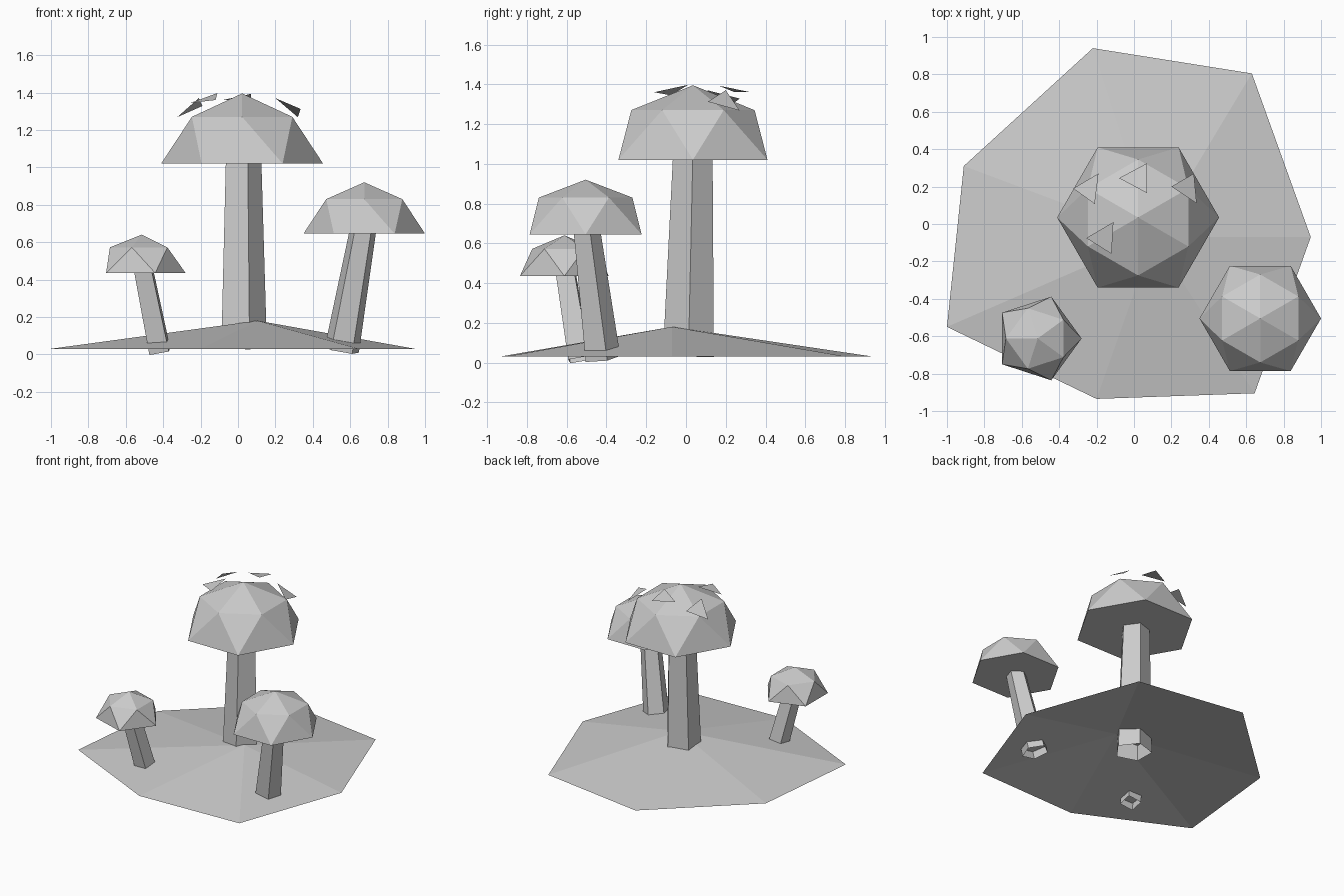
import bpy
from math import sin, cos, radians, tau
from mathutils import Vector

if "Cube" in bpy.data.objects:
    bpy.data.objects.remove(bpy.data.objects["Cube"])


def mesh_object(name, verts, faces):
    me = bpy.data.meshes.new(name)
    me.from_pydata([tuple(v) for v in verts], [], faces)
    me.update()
    ob = bpy.data.objects.new(name, me)
    bpy.context.collection.objects.link(ob)
    return ob


def ring(n, r, deg=0.0):
    a0 = radians(deg)
    return [Vector((r * cos(a0 + tau * i / n), r * sin(a0 + tau * i / n), 0))
            for i in range(n)]


def stem(name, n, base, top, r_base, r_top, deg):
    """Open tapered tube leaning from base to top."""
    base, top = Vector(base), Vector(top)
    q = Vector((0, 0, 1)).rotation_difference(top - base)
    verts = [base + q @ v for v in ring(n, r_base, deg)]
    verts += [top + q @ v for v in ring(n, r_top, deg)]
    faces = [(i, (i + 1) % n, n + (i + 1) % n, n + i) for i in range(n)]
    return mesh_object(name, verts, faces)


def cap(name, n, x, y, rim, shoulder, z_top):
    """Faceted dome: rim ring, half-step shoulder ring, apex, flat underside."""
    verts = [v + Vector((x, y, rim[1])) for v in ring(n, rim[0])]
    verts += [v + Vector((x, y, shoulder[1])) for v in ring(n, shoulder[0], 180 / n)]
    verts.append(Vector((x, y, z_top)))
    faces = [tuple(reversed(range(n)))]
    for i in range(n):
        j = (i + 1) % n
        faces += [(i, j, n + i), (j, n + j, n + i), (n + i, n + j, 2 * n)]
    return mesh_object(name, verts, faces)


# Ground mound: open seven-sided fan
rim = [(-0.22, 0.94), (-0.91, 0.31), (-1.0, -0.55), (-0.2, -0.935),
       (0.645, -0.905), (0.945, -0.07), (0.63, 0.805)]
mesh_object("ground_mound",
            [(x, y, 0.03) for x, y in rim] + [(0.105, -0.07, 0.18)],
            [(i, (i + 1) % 7, 7) for i in range(7)])

# Stems
stem("large_stem", 5, (0.02, 0.012, 0.03), (0.02, 0.034, 1.03), 0.135, 0.105, 0)
stem("medium_stem", 5, (0.555, -0.427, 0.022), (0.668, -0.505, 0.66), 0.097, 0.074, 90)
stem("small_stem", 4, (-0.418, -0.535, 0.015), (-0.505, -0.605, 0.45), 0.075, 0.066, 40)

# Caps
cap("large_cap", 6, 0.022, 0.035, (0.433, 1.02), (0.31, 1.27), 1.395)
cap("medium_cap", 6, 0.675, -0.505, (0.325, 0.645), (0.235, 0.83), 0.92)
cap("small_cap", 5, -0.515, -0.612, (0.235, 0.435), (0.17, 0.572), 0.64)

# Loose triangular spots hovering over the large cap
spots = [
    [(-0.325, 0.19, 1.268), (-0.21, 0.107, 1.37), (-0.19, 0.27, 1.328)],
    [(-0.08, 0.245, 1.36), (0.07, 0.165, 1.393), (0.07, 0.325, 1.36)],
    [(0.2, 0.2, 1.37), (0.335, 0.11, 1.312), (0.32, 0.27, 1.268)],
    [(-0.255, -0.075, 1.344), (-0.12, -0.16, 1.36), (-0.11, 0.01, 1.397)],
]
for k, tri in enumerate(spots, 1):
    mesh_object(f"cap_spot_{k}", tri, [(0, 1, 2)])
